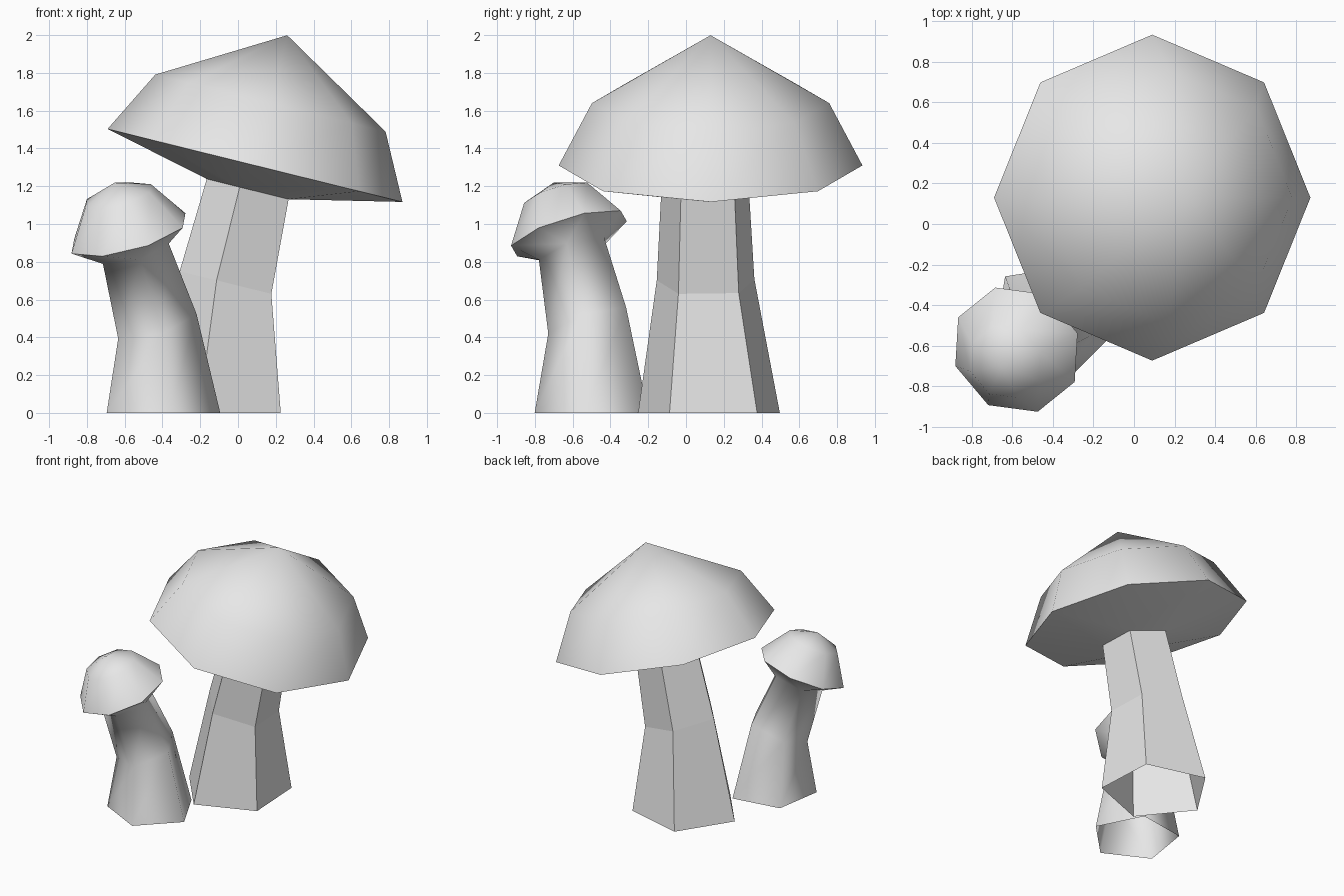
import bpy
import bmesh
from math import cos, sin, radians
from mathutils import Vector

cube = bpy.data.objects.get("Cube")
if cube:
    bpy.data.objects.remove(cube, do_unlink=True)

GREY = (0.8, 0.8, 0.8, 1)
mat = bpy.data.materials.new("pale_grey")
mat.use_nodes = True
mat.diffuse_color = GREY
mat.node_tree.nodes["Principled BSDF"].inputs["Base Color"].default_value = GREY

UP = Vector((0, 0, 1))


def ring(bm, centre, radius, sides, start, axis=UP):
    """Polygon of vertices around a centre, tilted square to the axis."""
    turn = UP.rotation_difference(axis)
    points = []
    for i in range(sides):
        a = radians(start + 360 * i / sides)
        offset = turn @ Vector((cos(a), sin(a), 0))
        points.append(bm.verts.new(Vector(centre) + offset * radius))
    return points


def join(bm, low, high):
    """Skin two rings; unequal rings are zipped with triangles."""
    n, m = len(low), len(high)
    if n == m:
        for i in range(n):
            k = (i + 1) % n
            bm.faces.new((low[i], low[k], high[k], high[i]))
        return
    i = j = 0
    while i < n or j < m:
        if (i + 1) * m <= (j + 1) * n and i < n:
            bm.faces.new((low[i], low[(i + 1) % n], high[j % m]))
            i += 1
        else:
            bm.faces.new((low[i % n], high[(j + 1) % m], high[j % m]))
            j += 1


def finish(bm, name, smooth):
    mesh = bpy.data.meshes.new(name)
    for face in bm.faces:
        face.smooth = smooth
    bm.to_mesh(mesh)
    bm.free()
    mesh.materials.append(mat)
    bpy.context.collection.objects.link(bpy.data.objects.new(name, mesh))


def cap(name, centre, axis, start, rim_r, mid_r, mid_h, tip_h):
    """Eight-sided dome: rim, shoulder ring and tip."""
    bm = bmesh.new()
    c = Vector(centre)
    rim = ring(bm, c, rim_r, 8, start, axis)
    mid = ring(bm, c + axis * mid_h, mid_r, 8, start, axis)
    tip = bm.verts.new(c + axis * tip_h)
    join(bm, rim, mid)
    for i in range(8):
        bm.faces.new((mid[i], mid[(i + 1) % 8], tip))
    finish(bm, name, True)


def loft(name, sections, smooth):
    """Open skin through a list of ring settings, bottom to top."""
    bm = bmesh.new()
    rings = [ring(bm, *s) for s in sections]
    for low, high in zip(rings, rings[1:]):
        join(bm, low, high)
    finish(bm, name, smooth)


# Large mushroom: faceted bent stem, shallow underside, tilted cap
big_axis = Vector((0.24, 0, 0.97)).normalized()
big_centre = (0.09, 0.13, 1.31)
big_neck = ((0.07, 0.105, 1.18), 0.243, 5, 39, big_axis)
loft("large_stem", [((-0.105, 0.128, 0), 0.395, 5, 39),
                    ((-0.045, 0.108, 0.685), 0.272, 5, 39, big_axis),
                    big_neck], False)
loft("large_cap_underside", [big_neck, (big_centre, 0.804, 8, 45, big_axis)], True)
cap("large_cap", big_centre, big_axis, 45, 0.804, 0.628, 0.34, 0.71)

# Small mushroom: smooth stem flowing into the underside, leaning cap
small_axis = Vector((-0.253, -0.281, 0.926)).normalized()
small_centre = (-0.58, -0.62, 0.95)
loft("small_stem", [((-0.41, -0.485, 0), 0.32, 5, -9),
                    ((-0.44, -0.51, 0.475), 0.23, 5, -9, small_axis),
                    ((-0.552, -0.595, 0.857), 0.193, 5, -9, small_axis),
                    (small_centre, 0.33, 8, -28, small_axis)], True)
cap("small_cap", small_centre, small_axis, -28, 0.33, 0.19, 0.215, 0.29)
